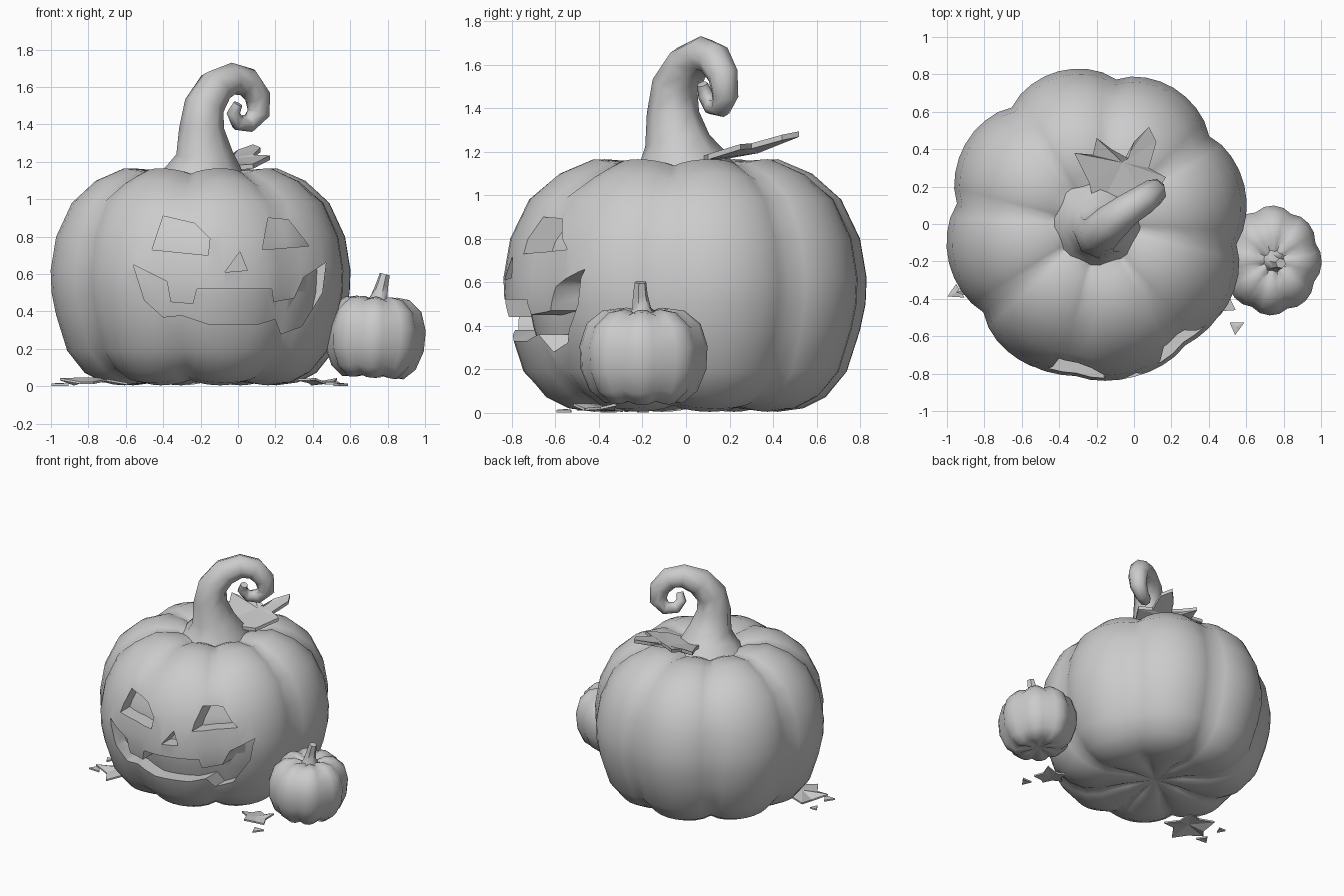
import bpy, bmesh, math
from mathutils import Vector

if "Cube" in bpy.data.objects:
    bpy.data.objects.remove(bpy.data.objects["Cube"])


def finish(name, bm, loc=(0, 0, 0), angle=40, smooth=True):
    bmesh.ops.recalc_face_normals(bm, faces=bm.faces)
    me = bpy.data.meshes.new(name)
    bm.to_mesh(me)
    bm.free()
    ob = bpy.data.objects.new(name, me)
    bpy.context.collection.objects.link(ob)
    ob.location = loc
    if smooth:
        shade(me, angle)
    return ob


def shade(me, angle):
    for p in me.polygons:
        p.use_smooth = True
    me.set_sharp_from_angle(angle=math.radians(angle))


# Ribbed pumpkin: profile revolved with creases between the lobes;
# front_fade flattens the creases across the carved face
def pumpkin(name, profile, loc, scale, lobes, per_lobe, notch, depth, dip, front_fade=0):
    bm = bmesh.new()
    n = lobes * per_lobe
    top = profile[-1][1]
    rings = []
    for r, z in profile[1:-1]:
        ring = []
        for i in range(n):
            t = 2 * math.pi * i / n
            a = t + math.radians(notch)
            crease = 1 - abs(math.sin(lobes * t / 2)) ** 0.75
            if .1 < z < 1:
                crease *= 1 - front_fade * max(0, math.cos(a - math.radians(280))) ** 3
            f = r * (1 - depth * crease)
            zz = z - dip * crease if z > top - .05 else z + dip * crease * (z < .1)
            ring.append(bm.verts.new((f * math.cos(a) * scale[0],
                                      f * math.sin(a) * scale[1], zz * scale[2])))
        rings.append(ring)
    for a, b in zip(rings, rings[1:]):
        for i in range(n):
            j = (i + 1) % n
            bm.faces.new((a[i], a[j], b[j], b[i]))
    for ring, p in ((rings[0], profile[0]), (rings[-1], profile[-1])):
        tip = bm.verts.new((0, 0, p[1] * scale[2]))
        for i in range(n):
            bm.faces.new((ring[i], ring[(i + 1) % n], tip))
    return finish(name, bm, loc, 60)


# Tapered tube along points (x, y, z, radius)
def tube(name, pts, sides):
    bm = bmesh.new()
    P = [Vector(p[:3]) for p in pts]
    tan = [(P[min(i + 1, len(P) - 1)] - P[max(i - 1, 0)]).normalized() for i in range(len(P))]
    u = tan[0].orthogonal().normalized()
    rings = []
    for i, p in enumerate(P):
        if i:
            u = tan[i - 1].rotation_difference(tan[i]) @ u
        v = tan[i].cross(u)
        rings.append([bm.verts.new(p + pts[i][3] * (u * math.cos(a) + v * math.sin(a)))
                      for a in (2 * math.pi * k / sides for k in range(sides))])
    for a, b in zip(rings, rings[1:]):
        for i in range(sides):
            j = (i + 1) % sides
            bm.faces.new((a[i], a[j], b[j], b[i]))
    bm.faces.new(rings[0])
    bm.faces.new(rings[-1])
    return finish(name, bm, angle=55)


# Thin jagged leaf: upper and lower fans around a centre, joined at the rim
def leaf(name, outline, height, centre_lift=0.01, thick=0.012):
    bm = bmesh.new()
    n = len(outline)
    cx = sum(p[0] for p in outline) / n
    cy = sum(p[1] for p in outline) / n
    rims = []
    for drop in (0, thick):
        c = bm.verts.new((cx, cy, height(cx, cy) + centre_lift - drop))
        vs = [bm.verts.new((x, y, height(x, y) - drop)) for x, y in outline]
        for i in range(n):
            bm.faces.new((vs[i], vs[(i + 1) % n], c))
        rims.append(vs)
    for i in range(n):
        j = (i + 1) % n
        bm.faces.new((rims[0][i], rims[0][j], rims[1][j], rims[1][i]))
    return finish(name, bm, smooth=False)


def star(cx, cy, r, turn, points=5):
    return [(cx + r * k * math.cos(a), cy + r * k * math.sin(a))
            for i in range(points * 2)
            for a in [turn + math.pi * i / points] for k in [1 if i % 2 else 0.6]]


# Large pumpkin and a smaller core that limits how deep the face is carved
profile = [(0, .05), (.2, .03), (.42, .005), (.53, .02), (.63, .07), (.725, .19), (.785, .38),
           (.81, .5), (.815, .62), (.785, .8), (.7, .98), (.57, 1.1), (.42, 1.165),
           (.27, 1.155), (.13, 1.1), (0, 1.08)]
body = pumpkin("large_pumpkin", profile, (-.2, 0, 0), (1.0, 1.035, 1), 8, 8, 82, .075, .03, .75)
core = pumpkin("face_core", profile, (-.2, 0, .04), (.87, .9, .93), 8, 8, 82, .03, 0)

# Face cutters, outlines in x, z
face = [
    [(-.46, .73), (-.40, .91), (-.23, .87), (-.15, .79), (-.16, .70)],
    [(.13, .73), (.16, .90), (.27, .89), (.38, .75)],
    [(.01, .72), (-.07, .61), (.05, .62)],
    [(-.56, .65), (-.38, .56), (-.36, .45), (-.24, .44), (-.22, .52), (.18, .52),
     (.19, .45), (.30, .47), (.35, .58), (.47, .66), (.45, .50), (.34, .32), (.23, .28),
     (.20, .36), (.10, .33), (-.15, .33), (-.30, .38), (-.40, .37), (-.50, .46)],
]
bm = bmesh.new()
for outline in face:
    a = [bm.verts.new((x, -1.0, z)) for x, z in outline]
    b = [bm.verts.new((x, -.35, z)) for x, z in outline]
    bm.faces.new(a)
    bm.faces.new(b[::-1])
    for i in range(len(a)):
        j = (i + 1) % len(a)
        bm.faces.new((a[i], b[i], b[j], a[j]))
bmesh.ops.triangulate(bm, faces=[f for f in bm.faces if len(f.verts) > 4])
cutter = finish("face_cutter", bm, smooth=False)


def carve(ob, tool):
    m = ob.modifiers.new("carve", 'BOOLEAN')
    m.operation = 'DIFFERENCE'
    m.solver = 'EXACT'
    m.object = tool
    bpy.context.view_layer.update()
    dg = bpy.context.evaluated_depsgraph_get()
    me = bpy.data.meshes.new_from_object(ob.evaluated_get(dg))
    ob.modifiers.clear()
    ob.data = me


carve(cutter, core)
carve(body, cutter)
shade(body.data, 50)
for ob in (core, cutter):
    bpy.data.objects.remove(ob)

# Curled stem
tube("large_stem", [
    (-.19, -.01, 1.08, .26), (-.18, -.02, 1.17, .2), (-.18, -.04, 1.25, .15),
    (-.195, -.06, 1.38, .12), (-.18, -.05, 1.5, .108), (-.12, .01, 1.6, .1),
    (-.03, .08, 1.645, .086), (.05, .13, 1.625, .08), (.105, .17, 1.55, .072),
    (.11, .18, 1.46, .062), (.06, .16, 1.405, .05), (0, .12, 1.41, .043),
    (-.025, .09, 1.46, .036), (0, .075, 1.51, .025)], 8)

# Small pumpkin and its stem
small_profile = [(0, .05), (.09, .045), (.17, .035), (.235, .09), (.275, .19), (.28, .3),
                 (.25, .4), (.18, .46), (.11, .47), (.05, .45), (0, .44)]
small = pumpkin("small_pumpkin", small_profile, (.72, -.195, .01), (.96, 1.05, 1),
                8, 4, 20, .07, .015)
small.rotation_euler = (0, math.radians(3), 0)
tube("small_stem", [(.75, -.2, .43, .075), (.755, -.205, .48, .045), (.77, -.21, .54, .035),
                    (.785, -.21, .6, .028)], 6)

# Leaf by the stem
leaf("top_leaf", [(-.2, .05), (-.24, .22), (-.32, .38), (-.22, .37), (-.2, .46), (-.12, .4),
                  (-.03, .35), (0, .44), (.08, .52), (.12, .44), (.08, .3), (.17, .25), (.08, .1)],
     lambda x, y: 1.155 + .25 * y + .1 * max(x, 0), -.02, .025)


# Fallen leaves and scraps on the ground
def ground(x, y):
    return .016 + .014 * (1 + math.sin(25 * x + 17 * y))


leaf("left_ground_leaf", star(-.77, -.31, .19, .3), ground)
leaf("right_ground_leaf", star(.44, -.4, .12, .1), ground)
scraps = [(-.965, -.19, .035), (-.95, -.37, .05), (.55, -.55, .045)]
for i, (x, y, r) in enumerate(scraps):
    tri = [(x + r * math.cos(a), y + r * math.sin(a)) for a in (.6 + i, 2.5 + i, 4.8 + i)]
    leaf(f"leaf_scrap_{i + 1}", tri, lambda x, y: .014, .004)
